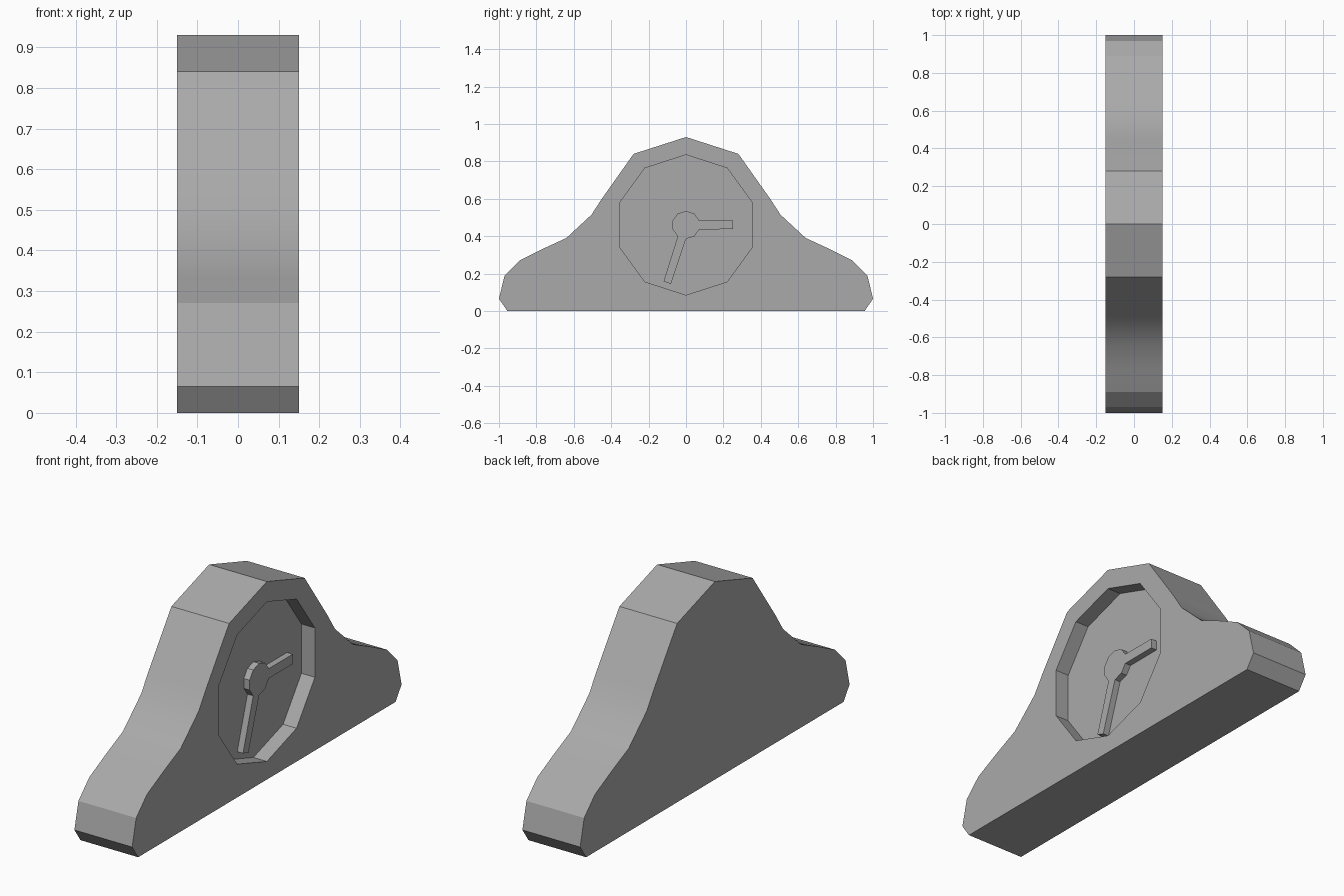
import bpy
import bmesh
import math

cube = bpy.data.objects.get("Cube")
if cube:
    bpy.data.objects.remove(cube, do_unlink=True)

HALF = 0.15       # half thickness of the case
FLOOR = 0.08      # depth position of the sunken dial
CENTRE = 0.46     # height of the dial centre

grey = bpy.data.materials.new("plain_grey")
grey.use_nodes = True
colour = (0.4, 0.4, 0.4, 1)
grey.diffuse_color = colour
grey.node_tree.nodes["Principled BSDF"].inputs["Base Color"].default_value = colour


def prism(name, outline, x0, x1):
    """Extrude a closed (y, z) outline along x."""
    bm = bmesh.new()
    base = bm.faces.new([bm.verts.new((x0, y, z)) for y, z in outline])
    top = bmesh.ops.extrude_face_region(bm, geom=[base], use_keep_orig=True)["geom"]
    verts = [g for g in top if isinstance(g, bmesh.types.BMVert)]
    bmesh.ops.translate(bm, verts=verts, vec=(x1 - x0, 0, 0))
    bmesh.ops.recalc_face_normals(bm, faces=bm.faces)
    mesh = bpy.data.meshes.new(name)
    bm.to_mesh(mesh)
    bm.free()
    mesh.materials.append(grey)
    obj = bpy.data.objects.new(name, mesh)
    bpy.context.collection.objects.link(obj)
    return obj


def ring(radius, steps):
    """Points of a decagon around the dial centre, with a corner at the top."""
    return [(radius * math.sin(k * math.pi / 5), CENTRE + radius * math.cos(k * math.pi / 5))
            for k in steps]


# Clock case: mirrored half profile with sloping shoulders
half = [(0.28, 0.84), (0.45, 0.60), (0.505, 0.515), (0.64, 0.39), (0.77, 0.33),
        (0.89, 0.27), (0.97, 0.19), (1.0, 0.065), (0.955, 0)]
case = prism("clock_case", [(0, 0.93)] + half + [(-y, z) for y, z in reversed(half)], -HALF, HALF)

# Only the curved shoulders are smooth
for face in case.data.polygons:
    face.use_smooth = abs(face.normal.x) < 0.5 and 0.27 < face.center.z < 0.84

# Sunken dial
cutter = prism("dial_cutter", ring(0.375, range(10)), FLOOR, HALF + 0.1)
cutter.hide_render = True
cutter.hide_set(True)
cut = case.modifiers.new("dial_recess", "BOOLEAN")
cut.operation = "DIFFERENCE"
cut.solver = "EXACT"
cut.object = cutter
bpy.context.view_layer.update()
result = bpy.data.meshes.new_from_object(case.evaluated_get(bpy.context.evaluated_depsgraph_get()))
case.modifiers.clear()
case.data = result
bpy.data.objects.remove(cutter, do_unlink=True)

# Hands and hub in one raised outline
hands = ring(0.075, range(3)) + [(0.25, 0.483), (0.25, 0.437)] + ring(0.075, range(3, 6))
hands += [(-0.08, 0.145), (-0.12, 0.158)] + ring(0.075, range(6, 10))
prism("clock_hands", hands, FLOOR - 0.002, FLOOR + 0.03)
